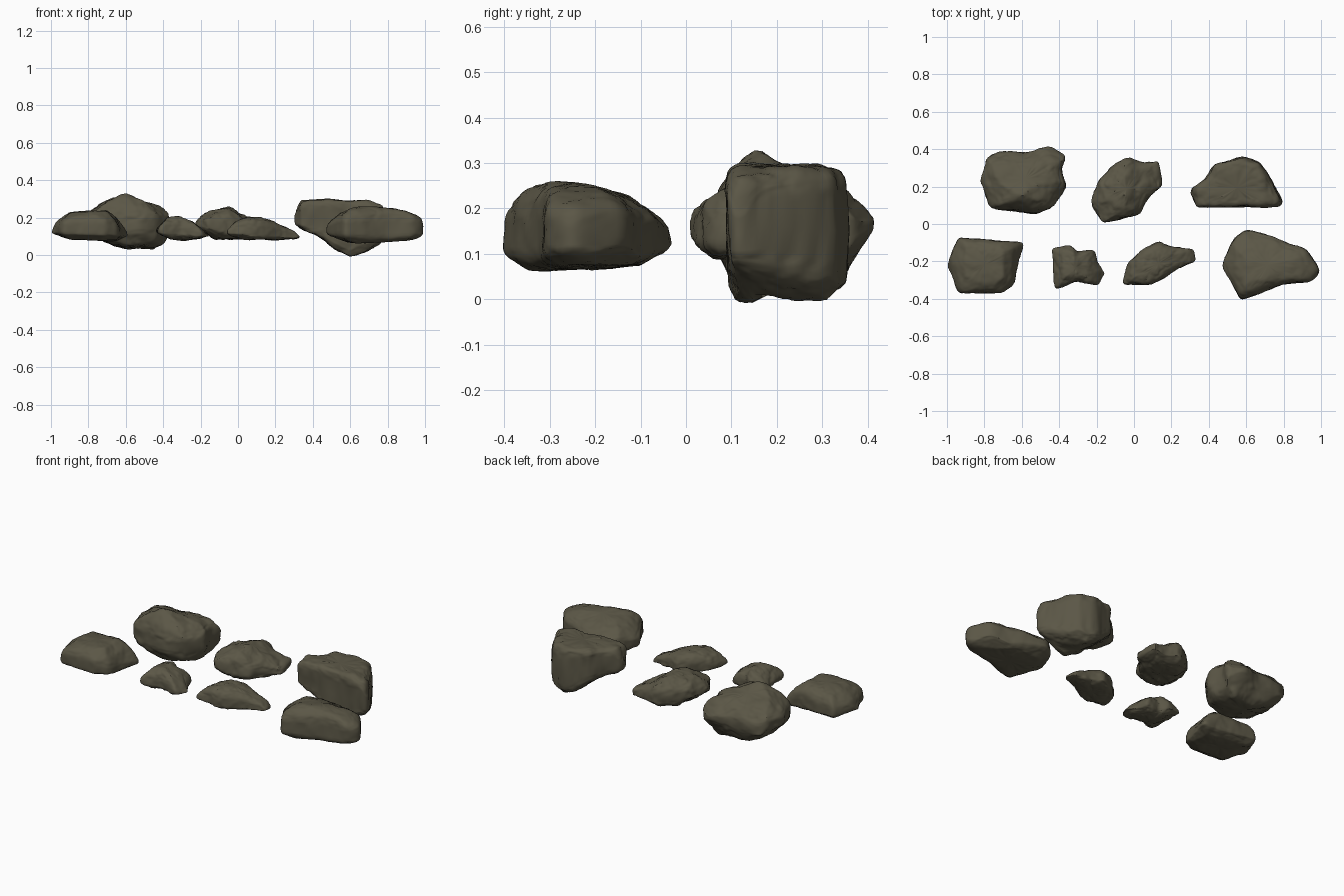
import bpy
import bmesh
import math
import random
from mathutils import Vector, noise

default_cube = bpy.data.objects.get("Cube")
if default_cube:
    bpy.data.objects.remove(default_cube, do_unlink=True)

SEGMENTS = 96
RINGS = 48

# One stone colour for every rock
stone = bpy.data.materials.new("dark olive stone")
stone.use_nodes = True
stone_colour = (0.105, 0.095, 0.062, 1)
stone.diffuse_color = stone_colour
shader = stone.node_tree.nodes["Principled BSDF"]
shader.inputs["Base Color"].default_value = stone_colour
shader.inputs["Roughness"].default_value = 0.9


def height_at(profile, x):
    """Linear interpolation along a profile, from hundredths to units."""
    x *= 100
    if x <= profile[0][0]:
        return profile[0][1] / 100
    for (xa, za), (xb, zb) in zip(profile, profile[1:]):
        if x <= xb:
            return (za + (zb - za) * (x - xa) / (xb - xa)) / 100
    return profile[-1][1] / 100


def resample(outline, count):
    """Spread points evenly around a closed outline and soften its corners."""
    corners = [Vector(p) for p in outline]
    sides = list(zip(corners, corners[1:] + corners[:1]))
    step = sum((b - a).length for a, b in sides) / count
    points, carry = [], 0
    for a, b in sides:
        length = (b - a).length
        while carry < length and len(points) < count:
            points.append(a.lerp(b, carry / length))
            carry += step
        carry -= length
    for _ in range(3):
        n = len(points)
        points = [(points[i - 1] + points[i] * 2 + points[(i + 1) % n]) / 4
                  for i in range(n)]
    return points


def chip(verts, rng, count, depth):
    """Press vertices onto random slanted planes to make broken facets."""
    centre = sum((v.co for v in verts), Vector()) / len(verts)
    size = Vector([max(abs(v.co[i] - centre[i]) for v in verts) for i in range(3)])
    for _ in range(count):
        angle = rng.uniform(0, math.tau)
        normal = Vector((math.cos(angle) / size.x, math.sin(angle) / size.y,
                         rng.choice((-1, 1)) * rng.uniform(0.5, 1.3) / size.z))
        normal.normalize()
        reach = max((v.co - centre).dot(normal) for v in verts)
        limit = reach * (1 - depth * rng.uniform(0.5, 1))
        for v in verts:
            over = (v.co - centre).dot(normal) - limit
            if over > 0:
                v.co -= normal * over * 0.9


def roughen(bm, strength, seed):
    """Broad lumps, fine grain and narrow cracks along the normals."""
    bm.normal_update()
    offset = Vector((seed * 3.7, seed * 1.3, seed))
    shifts = []
    for v in bm.verts:
        p = v.co + offset
        lumps = noise.noise(p * 9) * 0.7
        grain = noise.fractal(p * 22, 0.9, 2, 3) * 0.4
        near = noise.voronoi(p * 8 + Vector((lumps, grain, 0)) * 0.6)[0]
        crack = max(0, 1 - (near[1] - near[0]) * 7) * 0.3
        shifts.append(v.normal * strength * (lumps + grain - crack))
    for v, shift in zip(bm.verts, shifts):
        v.co += shift


def make_rock(name, outline, top, bottom, side_top=((0, 99),),
              side_bottom=((0, -9),), waist=0.4, bulk=3.2, rough=0.01,
              chips=8, depth=0.08, seed=1):
    """Plan outline, lengthwise and sideways height limits, in hundredths."""
    rng = random.Random(seed)
    ring = resample([(x / 100, y / 100) for x, y in outline], SEGMENTS)
    centre = sum(ring, Vector((0, 0))) / SEGMENTS
    bm = bmesh.new()

    def place(flat, rise):
        high = min(height_at(top, flat.x), height_at(side_top, flat.y))
        low = max(height_at(bottom, flat.x), height_at(side_bottom, flat.y))
        middle = low + (high - low) * waist
        span = (high - middle) if rise > 0 else (middle - low)
        return bm.verts.new((flat.x, flat.y, middle + span * rise))

    # Rings run from the crown, out to the waist, and in to the underside
    loops = []
    for i in range(1, RINGS):
        a = math.pi * i / RINGS
        reach = math.sin(a) ** (2 / bulk)
        rise = math.copysign(abs(math.cos(a)) ** (2 / bulk), math.cos(a))
        loops.append([place(centre.lerp(p, reach), rise) for p in ring])
    crown, base = place(centre, 1), place(centre, -1)
    for j in range(SEGMENTS):
        k = (j + 1) % SEGMENTS
        bm.faces.new((crown, loops[0][j], loops[0][k]))
        bm.faces.new((base, loops[-1][k], loops[-1][j]))
        for upper, lower in zip(loops, loops[1:]):
            bm.faces.new((upper[j], lower[j], lower[k], upper[k]))
    bmesh.ops.recalc_face_normals(bm, faces=bm.faces[:])

    chip(bm.verts[:], rng, chips, depth)
    roughen(bm, rough, seed)

    mesh = bpy.data.meshes.new(name)
    bm.to_mesh(mesh)
    bm.free()
    mesh.materials.append(stone)
    rock = bpy.data.objects.new(name, mesh)
    bpy.context.collection.objects.link(rock)
    bpy.ops.object.select_all(action="DESELECT")
    rock.select_set(True)
    bpy.context.view_layer.objects.active = rock
    bpy.ops.object.shade_smooth_by_angle(angle=math.radians(40))


# Back row
make_rock("back_right_boulder",
          [(-79, 36), (-72, 39), (-58, 38), (-45, 42), (-36, 37), (-39, 29),
           (-36, 20), (-43, 9), (-52, 5), (-66, 7), (-76, 8), (-82, 22)],
          [(-82, 23), (-70, 30), (-60, 33), (-50, 29), (-38, 27), (-36, 22)],
          [(-82, 14), (-75, 8), (-55, 2), (-40, 2), (-36, 9)],
          side_top=[(5, 23), (9, 28), (13, 32), (16, 33), (22, 29), (33, 26), (41, 20)],
          side_bottom=[(5, 9), (10, 4), (33, 3), (41, 13)],
          waist=0.5, bulk=3.8, rough=0.011, seed=2)
make_rock("back_middle_rock",
          [(-20, 22), (-13, 30), (-3, 36), (5, 33), (13, 34), (15, 20),
           (8, 14), (3, 6), (-8, 2), (-17, 0), (-23, 10)],
          [(-22, 20), (-18, 24), (-5, 25), (2, 22), (15, 17)],
          [(-22, 13), (-12, 8), (5, 8), (15, 10)],
          rough=0.014, seed=3)
make_rock("back_left_block",
          [(30, 18), (38, 24), (43, 32), (58, 36), (67, 33), (75, 21),
           (80, 11), (78, 9), (60, 9), (46, 9), (33, 9)],
          [(30, 23), (34, 29), (45, 30), (70, 29), (77, 27), (80, 20)],
          [(30, 15), (45, 9), (52, 3), (60, -1), (70, 2), (80, 7)],
          waist=0.5, bulk=7, depth=0.04, seed=4)

# Front row
make_rock("front_right_slab",
          [(-94, -7), (-59, -10), (-64, -32), (-71, -37), (-94, -37), (-100, -22)],
          [(-100, 15), (-97, 20), (-90, 23), (-70, 24), (-65, 21), (-59, 14)],
          [(-100, 10), (-90, 8), (-65, 7), (-60, 9)],
          waist=0.35, rough=0.007, seed=5)
make_rock("front_small_rock",
          [(-44, -13), (-34, -11), (-30, -15), (-21, -14), (-20, -20),
           (-15, -26), (-19, -33), (-30, -31), (-42, -35), (-43, -27)],
          [(-44, 16), (-38, 20), (-32, 21), (-25, 19), (-15, 12)],
          [(-44, 11), (-36, 8), (-20, 8), (-15, 9)],
          waist=0.3, bulk=2.7, seed=6)
make_rock("front_middle_rock",
          [(-6, -32), (-3, -20), (7, -12), (14, -9), (20, -12), (32, -13),
           (33, -20), (22, -25), (14, -30), (7, -33)],
          [(-6, 16), (-2, 19), (5, 21), (15, 19), (20, 18), (30, 14), (33, 12)],
          [(-6, 10), (5, 8), (25, 8), (33, 8)],
          waist=0.3, depth=0.05, seed=7)
make_rock("front_left_boulder",
          [(47, -22), (52, -9), (60, -3), (75, -7), (82, -10), (92, -13),
           (100, -25), (95, -31), (80, -32), (68, -37), (57, -41)],
          [(47, 18), (55, 23), (62, 26), (70, 26), (90, 24), (98, 22), (100, 19)],
          [(47, 10), (55, 7), (65, 6), (85, 7), (97, 8), (100, 9)],
          side_top=[(-41, 21), (-36, 24), (-30, 26), (-20, 25), (-12, 22), (-4, 19)],
          side_bottom=[(-41, 8), (-34, 6), (-10, 7), (-4, 10)],
          bulk=4.4, depth=0.06, rough=0.008, seed=8)
